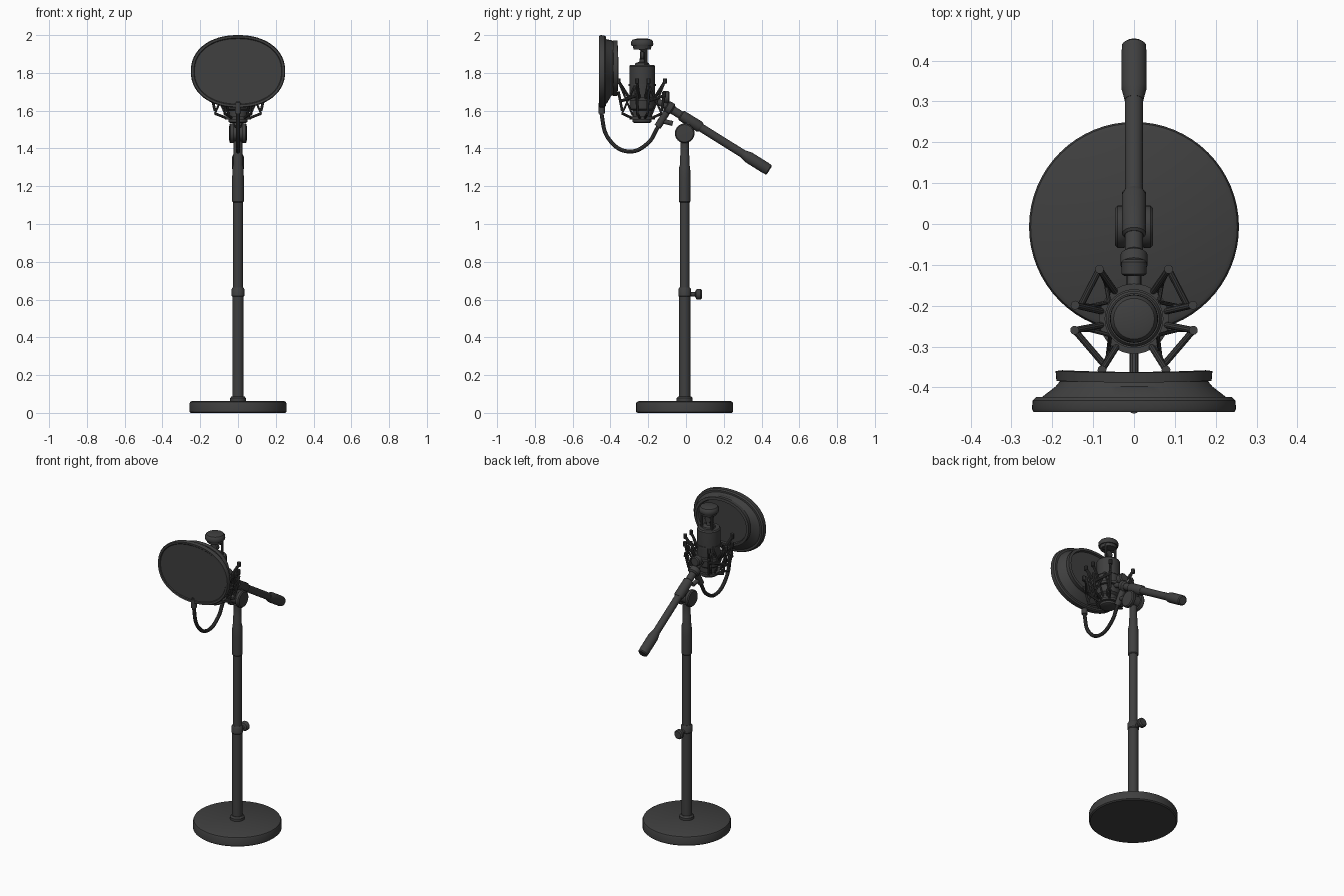
import bpy, bmesh, math
from mathutils import Vector

cube = bpy.data.objects.get("Cube")
if cube:
    bpy.data.objects.remove(cube, do_unlink=True)

mat = bpy.data.materials.new("charcoal")
mat.use_nodes = True
CHARCOAL = (0.05, 0.05, 0.05, 1)
mat.diffuse_color = CHARCOAL
bsdf = next(n for n in mat.node_tree.nodes if n.type == 'BSDF_PRINCIPLED')
bsdf.inputs["Base Color"].default_value = CHARCOAL

POLE_Y = -0.007
MIC_Y = -0.232


def finish(name, mesh):
    ob = bpy.data.objects.new(name, mesh)
    bpy.context.collection.objects.link(ob)
    mesh.materials.clear()
    mesh.materials.append(mat)
    bpy.ops.object.select_all(action='DESELECT')
    ob.select_set(True)
    bpy.context.view_layer.objects.active = ob
    bpy.ops.object.shade_smooth_by_angle(angle=math.radians(35))
    return ob


def loft(name, rings, closed=False):
    """Skin a list of point rings; cap the ends unless closed into a loop."""
    bm = bmesh.new()
    vs = [[bm.verts.new(p) for p in ring] for ring in rings]
    n = len(vs[0])
    pairs = list(zip(vs, vs[1:])) + ([(vs[-1], vs[0])] if closed else [])
    for a, b in pairs:
        for i in range(n):
            j = (i + 1) % n
            bm.faces.new((a[i], a[j], b[j], b[i]))
    if not closed:
        bm.faces.new(vs[0][::-1])
        bm.faces.new(vs[-1])
    bmesh.ops.recalc_face_normals(bm, faces=bm.faces)
    mesh = bpy.data.meshes.new(name)
    bm.to_mesh(mesh)
    bm.free()
    return finish(name, mesh)


def lathe(name, origin, axis, profile, n=32, closed=False):
    """Revolve (radius, distance) pairs about an axis."""
    o, w = Vector(origin), Vector(axis).normalized()
    u = w.orthogonal().normalized()
    v = w.cross(u)
    turns = [2 * math.pi * i / n for i in range(n)]
    return loft(name, [[o + w * d + (u * math.cos(t) + v * math.sin(t)) * r for t in turns]
                       for r, d in profile], closed)


def rod(name, p, q, r, n=10):
    p, q = Vector(p), Vector(q)
    return lathe(name, p, q - p, [(r, 0), (r, (q - p).length)], n)


def hoop(name, z, inner, outer, height):
    return lathe(name, (0, MIC_Y, z), (0, 0, 1),
                 [(inner, 0), (outer, 0), (outer, height), (inner, height)], 40, True)


def tube(name, points, r):
    cu = bpy.data.curves.new(name, 'CURVE')
    cu.dimensions = '3D'
    cu.bevel_depth, cu.bevel_resolution, cu.resolution_u = r, 3, 10
    cu.use_fill_caps = True
    sp = cu.splines.new('BEZIER')
    sp.bezier_points.add(len(points) - 1)
    for bp, co in zip(sp.bezier_points, points):
        bp.co = co
        bp.handle_left_type = bp.handle_right_type = 'AUTO'
    temp = bpy.data.objects.new(name + "_path", cu)
    bpy.context.collection.objects.link(temp)
    bpy.context.view_layer.update()
    dg = bpy.context.evaluated_depsgraph_get()
    mesh = bpy.data.meshes.new_from_object(temp.evaluated_get(dg))
    bpy.data.objects.remove(temp, do_unlink=True)
    return finish(name, mesh)


# Base and telescopic pole
UP = (0, 0, 1)
foot = (0, POLE_Y, 0)
lathe("base", foot, UP, [(0.25, 0), (0.257, 0.006), (0.257, 0.05), (0.253, 0.058), (0.243, 0.063)], 64)
lathe("base_collar", foot, UP, [(0.042, 0.06), (0.042, 0.078), (0.034, 0.088)])
lathe("lower_pole", foot, UP, [(0.030, 0.06), (0.030, 0.62)])
lathe("pole_clamp", foot, UP, [(0.030, 0.615), (0.034, 0.62), (0.034, 0.655), (0.027, 0.665)])
lathe("upper_pole", foot, UP, [(0.026, 0.66), (0.026, 1.13)])
lathe("pole_grip", foot, UP, [(0.027, 1.115), (0.031, 1.12), (0.031, 1.24), (0.029, 1.30),
                              (0.025, 1.315), (0.025, 1.36), (0.023, 1.365), (0.023, 1.44)])
lathe("clamp_knob", (0, POLE_Y, 0.628), (0, 1, 0),
      [(0.011, 0.02), (0.011, 0.055), (0.024, 0.06), (0.029, 0.068), (0.029, 0.085), (0.022, 0.092)], 16)

# Swivel joint between pole and boom
joint = (0, POLE_Y, 1.48)
lathe("swivel_hub", joint, (1, 0, 0), [(0.038, -0.03), (0.038, 0.03)])
for side, s in (("left", 1), ("right", -1)):
    lathe(side + "_swivel_plate", joint, (s, 0, 0),
          [(0.05, 0.022), (0.052, 0.026), (0.052, 0.040), (0.046, 0.046), (0.02, 0.047)])

# Boom arm with grip; distances run backwards and down from the front end
boom_start = Vector((0, -0.10, 1.622))
boom_axis = Vector((0, 0.55, -0.343))
lathe("boom", boom_start, boom_axis, [(0.022, 0), (0.022, 0.52)])
lathe("boom_grip", boom_start, boom_axis, [(0.023, 0.475), (0.026, 0.49), (0.031, 0.51), (0.031, 0.615),
                                           (0.030, 0.62), (0.030, 0.632), (0.024, 0.638)])
lathe("boom_clamp", boom_start, boom_axis, [(0.023, 0.085), (0.029, 0.09), (0.030, 0.20), (0.024, 0.212)])
lathe("boom_tip", boom_start, boom_axis, [(0.026, -0.005), (0.033, 0.0), (0.033, 0.028), (0.024, 0.036)])
rod("clamp_neck", joint, boom_start + boom_axis.normalized() * 0.14, 0.026, 16)

# Microphone body
mic = (0, MIC_Y, 0)
lathe("microphone_body", mic, UP, [(0.040, 1.535), (0.050, 1.54), (0.052, 1.60), (0.066, 1.61),
                                   (0.068, 1.62), (0.068, 1.835), (0.062, 1.843)], 40)
# Open head: capsule, posts and cap
lathe("head_cap", mic, UP, [(0.056, 1.942), (0.059, 1.95), (0.058, 1.966), (0.05, 1.976), (0.03, 1.981)])
lathe("cap_rim", mic, UP, [(0.046, 1.925), (0.050, 1.944)])
lathe("capsule_mount", mic, UP, [(0.040, 1.84), (0.036, 1.852), (0.016, 1.858), (0.014, 1.875)], 20)
lathe("capsule", (0, MIC_Y, 1.893), (0, 1, 0), [(0.02, -0.012), (0.025, -0.007), (0.025, 0.007), (0.02, 0.012)], 20)
for side, s in (("left", 1), ("right", -1)):
    rod(side + "_head_post", (s * 0.036, MIC_Y + 0.02, 1.838), (s * 0.036, MIC_Y + 0.02, 1.945), 0.008)
    rod(side + "_cap_brace", (s * 0.036, MIC_Y + 0.02, 1.91), (s * 0.02, MIC_Y - 0.035, 1.94), 0.007)

# Shock mount: hoops, hooked arms and elastic cords
hoop("upper_hoop", 1.655, 0.066, 0.086, 0.018)
hoop("lower_hoop", 1.553, 0.050, 0.068, 0.016)
hoop("body_band", 1.73, 0.066, 0.072, 0.012)


def polar(deg, r, z):
    a = math.radians(deg)
    return Vector((r * math.cos(a), MIC_Y + r * math.sin(a), z))


tips = (-58, -11, 13, 55)
for side in ("left", "right"):
    def at(deg, r, z):
        p = polar(deg, r, z)
        return p if side == "left" else Vector((-p.x, p.y, p.z))
    for i, deg in enumerate(tips):
        toward = 12 if i % 2 == 0 else -12
        tag = "%s_%d" % (side, i + 1)
        high, low = at(deg, 0.148, 1.755), at(deg, 0.125, 1.585)
        rod("mount_arm_" + tag, at(deg, 0.078, 1.664), high, 0.008)
        rod("mount_leg_" + tag, at(deg, 0.06, 1.56), low, 0.007)
        rod("mount_hook_" + tag, high - Vector((0, 0, 0.012)), high + Vector((0, 0, 0.015)), 0.011)
        rod("steep_cord_" + tag, high, at(deg + toward, 0.07, 1.575), 0.005, 8)
        rod("flat_cord_" + tag, low, at(deg + toward * 2, 0.07, 1.735), 0.005, 8)
    for k in (0, 2):
        rod("mount_strut_%s_%d" % (side, k), at(tips[k], 0.135, 1.65), at(tips[k + 1], 0.148, 1.68), 0.008)
        for d in (tips[k], tips[k + 1]):
            rod("mount_upright_%s_%d" % (side, d), at(d, 0.125, 1.60), at(d, 0.148, 1.70), 0.007)

# Bracket and tightening knob joining mount to boom
rod("mount_bracket", (0, MIC_Y + 0.07, 1.655), (0, -0.085, 1.615), 0.017, 16)
rod("bracket_stem", (0, -0.108, 1.60), (0, -0.108, 1.70), 0.010)
lathe("bracket_knob", (0, -0.127, 1.672), (0, 1, 0), [(0.024, 0), (0.031, 0.005), (0.031, 0.034), (0.025, 0.04)], 16)

# Gooseneck with its clamp
tube("gooseneck", [(0, -0.447, 1.65), (0, -0.445, 1.57), (0, -0.405, 1.445), (0, -0.305, 1.384),
                   (0, -0.205, 1.425), (0, -0.15, 1.51), (0, -0.125, 1.55)], 0.011)
rod("gooseneck_sleeve", (0, -0.447, 1.585), (0, -0.447, 1.64), 0.017, 16)
rod("gooseneck_clamp", (0, -0.15, 1.515), (0, -0.095, 1.605), 0.019, 16)
rod("gooseneck_screw", (0, -0.145, 1.55), (0, -0.07, 1.532), 0.013, 16)


# Pop filter: oval front frame flaring back to a smaller rear screen
def oval(y, half_width, half_height, z, bow=0.0, n=64):
    ring = []
    for i in range(n):
        t = 2 * math.pi * i / n
        c, s = math.cos(t), math.sin(t)
        x = half_width * math.copysign(abs(c) ** 0.92, c)
        ring.append((x, y + bow * c * c, z + half_height * math.copysign(abs(s) ** 0.92, s)))
    return ring


FRONT_Z, REAR_Z = 1.808, 1.825
loft("filter_frame", [oval(-0.452, 0.228, 0.170, FRONT_Z), oval(-0.459, 0.234, 0.177, FRONT_Z),
                      oval(-0.460, 0.246, 0.188, FRONT_Z), oval(-0.452, 0.250, 0.192, FRONT_Z),
                      oval(-0.432, 0.248, 0.190, FRONT_Z), oval(-0.424, 0.240, 0.183, FRONT_Z),
                      oval(-0.424, 0.228, 0.170, FRONT_Z)], True)
loft("filter_front_screen", [oval(-0.455, 0.231, 0.173, FRONT_Z), oval(-0.449, 0.231, 0.173, FRONT_Z)])
loft("filter_shell", [oval(-0.432, 0.236, 0.178, FRONT_Z), oval(-0.418, 0.218, 0.168, FRONT_Z),
                      oval(-0.398, 0.192, 0.150, REAR_Z), oval(-0.386, 0.182, 0.140, REAR_Z),
                      oval(-0.374, 0.182, 0.138, REAR_Z)])
loft("filter_rear_rim", [oval(-0.388, 0.168, 0.124, REAR_Z, 0.004), oval(-0.388, 0.190, 0.146, REAR_Z, 0.004),
                         oval(-0.364, 0.192, 0.148, REAR_Z, 0.004), oval(-0.362, 0.176, 0.132, REAR_Z, 0.004)], True)
